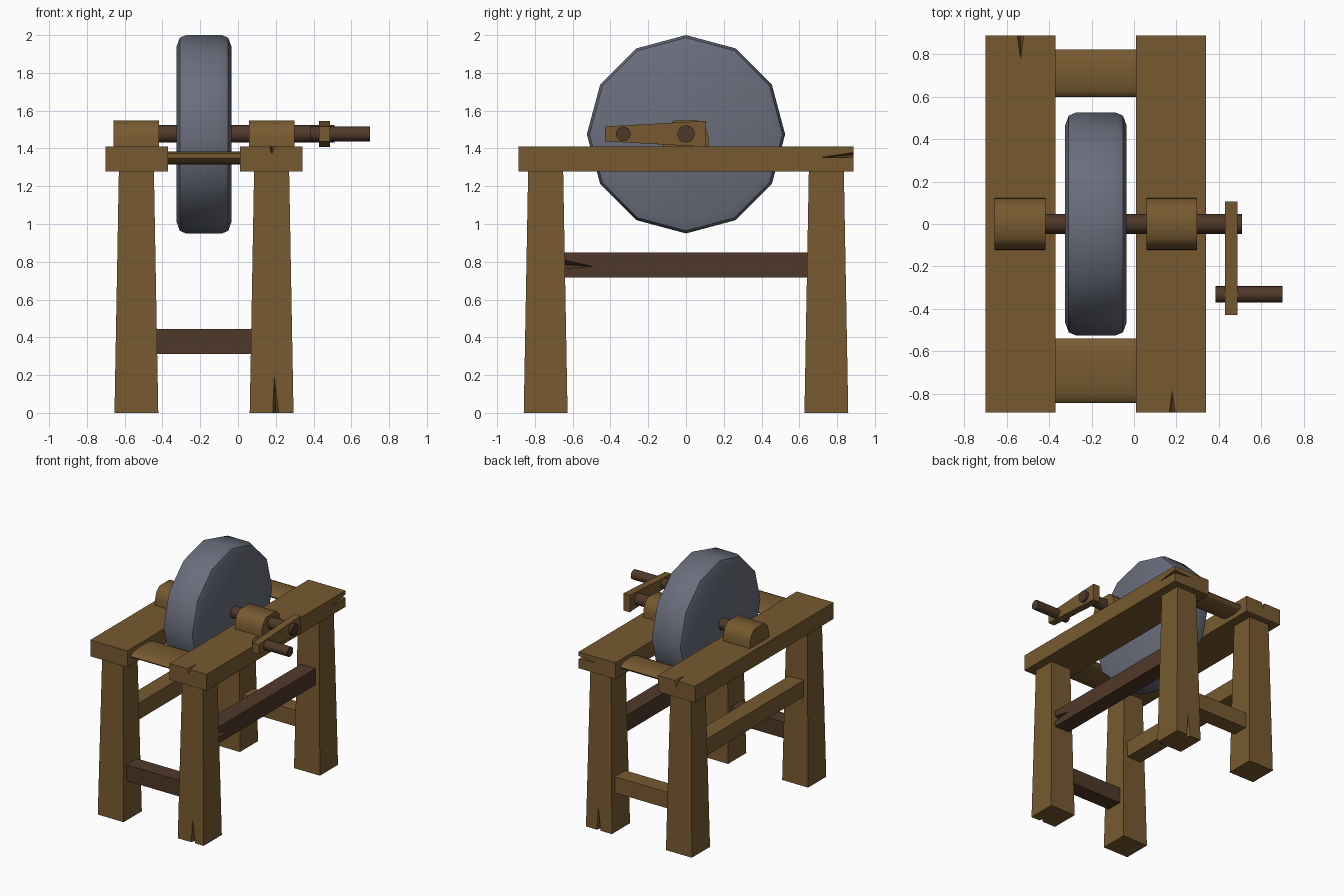
import bpy, bmesh, math
from mathutils import Vector, Matrix

if "Cube" in bpy.data.objects:
    bpy.data.objects.remove(bpy.data.objects["Cube"])


def material(name, rgb):
    m = bpy.data.materials.new(name)
    lin = [((c / 255 + 0.055) / 1.055) ** 2.4 for c in rgb]
    m.diffuse_color = (*lin, 1)
    m.use_nodes = True
    m.node_tree.nodes["Principled BSDF"].inputs["Base Color"].default_value = m.diffuse_color
    return m


WOOD = material("warm_wood", (119, 90, 48))
DARK = material("dark_wood", (80, 57, 41))
STONE = material("grey_stone", (106, 110, 124))

MID = -0.18          # symmetry plane of the frame
LEG_DX, LEG_Y = 0.358, 0.743
AXLE_Z = 1.477


def finish(name, bm, mat, smooth=None):
    bmesh.ops.recalc_face_normals(bm, faces=bm.faces)
    me = bpy.data.meshes.new(name)
    bm.to_mesh(me)
    bm.free()
    me.materials.append(mat)
    ob = bpy.data.objects.new(name, me)
    bpy.context.collection.objects.link(ob)
    if smooth:
        bpy.ops.object.select_all(action='DESELECT')
        ob.select_set(True)
        bpy.context.view_layer.objects.active = ob
        bpy.ops.object.shade_smooth_by_angle(angle=math.radians(smooth))
    return ob


def box(name, centre, size, mat, top=1.0):
    """Box with an optional taper of its upper face."""
    bm = bmesh.new()
    bmesh.ops.create_cube(bm, size=1)
    for v in bm.verts:
        k = top if v.co.z > 0 else 1
        v.co = Vector((v.co.x * size[0] * k, v.co.y * size[1] * k, v.co.z * size[2])) + Vector(centre)
    return finish(name, bm, mat)


def prism(name, profile, x0, x1, mat, smooth=None):
    """Extrude a (y, z) outline along x."""
    bm = bmesh.new()
    face = bm.faces.new([bm.verts.new((x0, y, z)) for y, z in profile])
    ext = bmesh.ops.extrude_face_region(bm, geom=[face])
    for v in ext["geom"]:
        if isinstance(v, bmesh.types.BMVert):
            v.co.x = x1
    return finish(name, bm, mat, smooth)


def ellipse(y, z, ry, rz, n):
    return [(y + ry * math.sin(2 * math.pi * i / n), z + rz * math.cos(2 * math.pi * i / n)) for i in range(n)]


def crack(ob, corner, tip, depth, width):
    """Cut a tapering split: tip, depth and half width are vectors from the corner."""
    c, t, d, w = (Vector(a) for a in (corner, tip, depth, width))
    mid = c + (t + d) / 2
    pts = [c + t + (t - d) * 0.3, c + d + (d - t) * 0.3, mid + (c + w - mid) * 1.8, mid + (c - w - mid) * 1.8]
    bm = bmesh.new()
    vs = [bm.verts.new(p) for p in pts]
    for a, b, e in ((0, 1, 2), (0, 1, 3), (0, 2, 3), (1, 2, 3)):
        bm.faces.new((vs[a], vs[b], vs[e]))
    cutter = finish("crack_cutter", bm, ob.data.materials[0])
    cutter.hide_render = True
    mod = ob.modifiers.new("crack", 'BOOLEAN')
    mod.operation, mod.solver, mod.object = 'DIFFERENCE', 'EXACT', cutter
    bpy.context.view_layer.update()
    new = bpy.data.meshes.new_from_object(ob.evaluated_get(bpy.context.evaluated_depsgraph_get()))
    ob.modifiers.clear()
    ob.data = new
    bpy.data.objects.remove(cutter)


# Legs, planks, side stretchers and bearing blocks on both sides
parts = {}
for side, s in (("left", -1), ("right", 1)):
    x = MID + s * LEG_DX
    for end, e in (("front", -1), ("back", 1)):
        n = f"{side}_{end}_leg"
        parts[n] = box(n, (x, e * LEG_Y, 0.64), (0.232, 0.232, 1.28), WOOD, top=0.8)
    n = f"{side}_plank"
    parts[n] = box(n, (MID + s * 0.355, 0, 1.345), (0.331, 1.776, 0.132), WOOD)
    n = f"{side}_stretcher"
    parts[n] = box(n, (x, 0, 0.782), (0.133, 1.29, 0.133), DARK if s > 0 else WOOD)
    half = [(0.122, 1.405), (0.12, 1.46), (0.104, 1.512), (0.065, 1.547)]
    prism(f"{side}_bearing_block", half + [(-y, z) for y, z in reversed(half)],
          x - 0.12, x + 0.12, WOOD, 50)

# Low cross stretchers and flattened top rails
box("front_stretcher", (MID, -LEG_Y, 0.378), (0.515, 0.133, 0.13), DARK)
box("back_stretcher", (MID, LEG_Y, 0.378), (0.515, 0.133, 0.13), WOOD)
prism("front_top_rail", ellipse(-0.692, 1.35, 0.153, 0.035, 16), -0.39, 0.03, WOOD, 60)
prism("back_top_rail", ellipse(0.711, 1.35, 0.113, 0.035, 16), -0.39, 0.03, WOOD, 60)

# Splits in the timber
crack(parts["right_plank"], (0.18, -0.888, 1.411), (0, 0.1, 0), (0, 0, -0.04), (0.014, 0, 0))
crack(parts["right_plank"], (0.3405, 0.888, 1.366), (0, -0.18, -0.015), (-0.15, 0, 0), (0, 0, 0.013))
crack(parts["left_plank"], (-0.535, 0.888, 1.411), (0, -0.11, 0), (0, 0, -0.05), (0.015, 0, 0))
crack(parts["right_front_leg"], (0.2, -0.859, 0), (-0.008, 0.0034, 0.19), (0, 0.06, 0), (0.016, 0, 0))
crack(parts["right_back_leg"], (0.18, 0.859, 0), (0.005, -0.0034, 0.19), (0, -0.06, 0), (0.016, 0, 0))
crack(parts["right_stretcher"], (0.2445, -0.645, 0.785), (0, 0.155, -0.01), (-0.05, 0, 0), (0, 0, 0.024))

# Twelve-sided grindstone with rounded rim, spun from its cross-section
bm = bmesh.new()
section = [(0.145, 0.465), (0.128, 0.511), (0.095, 0.525)]
section += [(-x, r) for x, r in reversed(section)]
rings = [[bm.verts.new((MID + x, y, z)) for y, z in ellipse(0, 1.475, r, r, 12)] for x, r in section]
for a, b in zip(rings, rings[1:]):
    for i in range(12):
        j = (i + 1) % 12
        bm.faces.new((a[i], a[j], b[j], b[i]))
bm.faces.new(rings[0])
bm.faces.new(rings[-1])
finish("grindstone", bm, STONE, 35)

# Axle, crank arm and handle
prism("axle", ellipse(0, AXLE_Z, 0.046, 0.046, 16), -0.5, 0.51, DARK, 40)
prism("crank_arm", [(-0.43, 1.438), (0.105, 1.408), (0.105, 1.546), (-0.43, 1.516)], 0.43, 0.488, WOOD)
prism("crank_handle", ellipse(-0.332, AXLE_Z, 0.039, 0.039, 16), 0.385, 0.7, DARK, 40)
